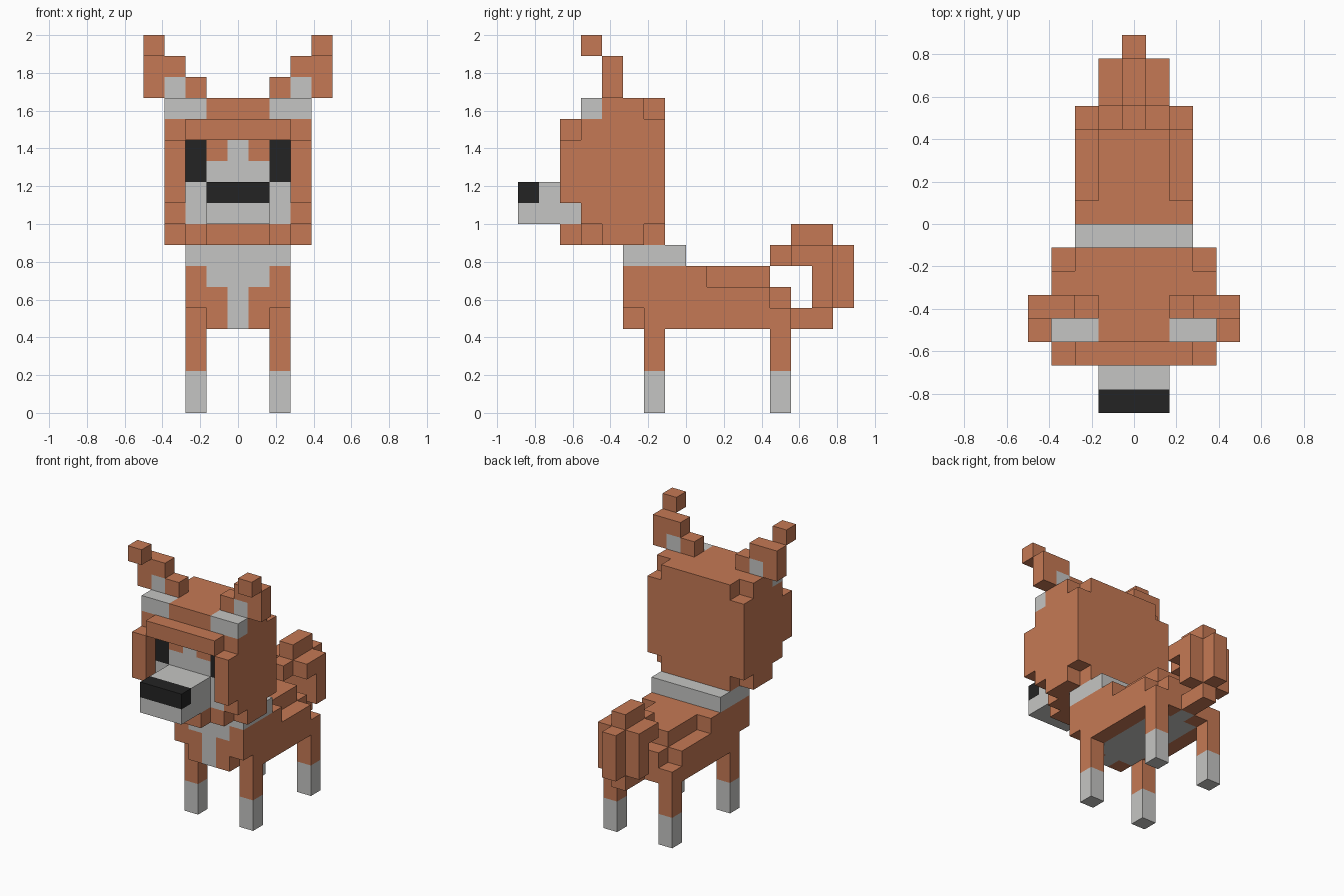
import bpy
import bmesh
import math
from mathutils import Vector

cube = bpy.data.objects.get("Cube")
if cube:
    bpy.data.objects.remove(cube, do_unlink=True)

U = 1 / 9                       # edge length of one block
RUST, PALE, DARK = 0, 1, 2


def make_material(name, rgb):
    mat = bpy.data.materials.new(name)
    mat.diffuse_color = (*rgb, 1)
    mat.use_nodes = True
    bsdf = next(n for n in mat.node_tree.nodes if n.type == 'BSDF_PRINCIPLED')
    bsdf.inputs["Base Color"].default_value = (*rgb, 1)
    bsdf.inputs["Roughness"].default_value = 0.9
    return mat


materials = [make_material("rust_orange", (0.558, 0.191, 0.089)),
             make_material("pale_grey", (0.558, 0.558, 0.546)),
             make_material("near_black", (0.017, 0.017, 0.017))]

cells = {}                      # block position -> (part name, colour)


def block(part, x, y, z, colour=RUST, paired=False):
    """Fill blocks on both sides: x is an inclusive range of columns from the
    middle, y and z are start and end positions in blocks."""
    for cx in range(x[0], x[1] + 1):
        for side in (1, -1):
            name = part + ("_left" if side > 0 else "_right") if paired else part
            for cy in range(*y):
                for cz in range(*z):
                    cells[(cx * side, cy, cz)] = (name, colour)


# Legs with pale socks
for leg, y in (("front_leg", -2), ("back_leg", 4)):
    block(leg, (2, 2), (y, y + 1), (2, 4), RUST, True)
    block(leg, (2, 2), (y, y + 1), (0, 2), PALE, True)

# Body, stepped at the chest, back and rump
block("body", (0, 2), (-3, 4), (5, 6))
block("body", (0, 2), (-2, 5), (4, 5))
block("body", (0, 1), (-3, -2), (4, 5))
block("body", (0, 2), (-3, 1), (6, 7))
block("body", (0, 1), (1, 4), (6, 7))
block("body", (0, 1), (4, 5), (5, 6))
# Pale chest and belly
block("body", (0, 0), (-3, -2), (4, 6), PALE)
block("body", (0, 1), (-3, -2), (6, 7), PALE)
block("body", (0, 1), (-2, 4), (4, 5), PALE)
block("body", (0, 0), (4, 5), (4, 5), PALE)
block("neck_ruff", (0, 2), (-3, 0), (7, 8), PALE)

# Curled tail
block("tail", (0, 0), (5, 7), (4, 5))
block("tail", (0, 1), (6, 7), (5, 8))
block("tail", (0, 0), (7, 8), (5, 8))
block("tail", (0, 1), (5, 6), (7, 8))
block("tail", (0, 0), (5, 7), (8, 9))
block("tail", (0, 0), (4, 5), (7, 8))

# Head with a stepped jaw and crown
block("head", (0, 3), (-5, -1), (9, 14))
block("head", (0, 3), (-5, -2), (14, 15))
block("head", (0, 2), (-2, -1), (14, 15))
block("head", (0, 3), (-4, -2), (8, 9))
block("head", (0, 2), (-5, -1), (8, 9))
block("head", (0, 1), (-6, -5), (8, 9))
block("head", (2, 3), (-5, -4), (14, 15), PALE)

# Pale face mask and dark eyes
block("head", (0, 2), (-5, -4), (9, 11), PALE)
block("head", (0, 1), (-5, -4), (11, 12), PALE)
block("head", (0, 0), (-5, -4), (12, 13), PALE)
block("head", (2, 2), (-5, -4), (11, 13), DARK)

# Brow, cheeks, snout and nose
block("brow", (0, 2), (-6, -5), (13, 14))
block("cheek", (3, 3), (-6, -5), (10, 13), RUST, True)
block("snout", (0, 1), (-8, -5), (9, 11), PALE)
block("nose", (0, 1), (-8, -7), (10, 11), DARK)

# Ears, with a pale inner block and a forward tip
block("ear", (2, 2), (-4, -3), (15, 16), RUST, True)
block("ear", (3, 4), (-4, -3), (15, 17), RUST, True)
block("ear", (3, 3), (-4, -3), (15, 16), PALE, True)
block("ear", (4, 4), (-5, -4), (17, 18), RUST, True)

AXES = [Vector((1, 0, 0)), Vector((0, 1, 0)), Vector((0, 0, 1))]


def build_part(part):
    """Make one object from the exposed block faces of a part."""
    bm = bmesh.new()
    for pos, (name, colour) in cells.items():
        if name != part:
            continue
        centre = Vector(pos) + Vector((0, 0.5, 0.5))
        for i in range(3):
            for sign in (1, -1):
                n = AXES[i] * sign
                if tuple(int(a + b) for a, b in zip(pos, n)) in cells:
                    continue
                a, b = AXES[(i + 1) % 3] * sign, AXES[(i + 2) % 3]
                corners = [(-1, -1), (1, -1), (1, 1), (-1, 1)]
                face = bm.faces.new([bm.verts.new((centre + (n + a * s + b * t) / 2) * U)
                                     for s, t in corners])
                face.material_index = colour
    # Weld the blocks and merge flat areas of one colour
    bmesh.ops.remove_doubles(bm, verts=bm.verts[:], dist=U * 0.01)
    bmesh.ops.dissolve_limit(bm, angle_limit=math.radians(1), verts=bm.verts[:],
                             edges=bm.edges[:], delimit={'MATERIAL'})
    mesh = bpy.data.meshes.new(part)
    bm.to_mesh(mesh)
    bm.free()
    for mat in materials:
        mesh.materials.append(mat)
    bpy.context.collection.objects.link(bpy.data.objects.new(part, mesh))


for part_name in sorted({name for name, _ in cells.values()}):
    build_part(part_name)
